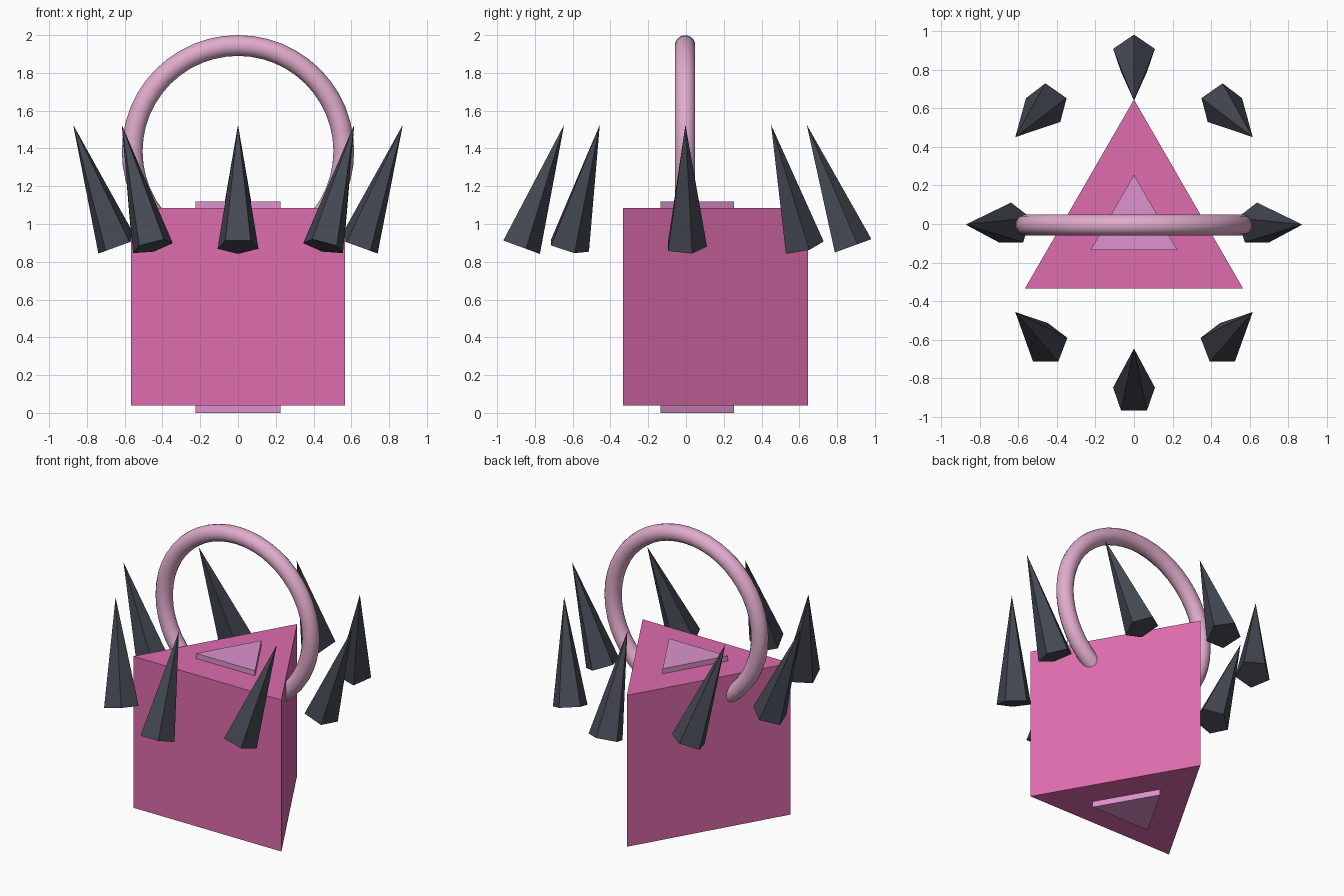
import bpy
from math import sin, cos, pi, radians

cube = bpy.data.objects.get("Cube")
if cube:
    bpy.data.objects.remove(cube, do_unlink=True)


def material(name, r, g, b):
    mat = bpy.data.materials.new(name)
    mat.use_nodes = True
    mat.diffuse_color = (r, g, b, 1)
    bsdf = next(n for n in mat.node_tree.nodes if n.type == 'BSDF_PRINCIPLED')
    bsdf.inputs["Base Color"].default_value = (r, g, b, 1)
    return mat


deep_pink = material("deep pink", 0.73, 0.15, 0.42)
orchid = material("orchid", 0.73, 0.29, 0.61)
pale_pink = material("pale pink", 0.75, 0.41, 0.6)
slate = material("dark slate", 0.058, 0.065, 0.084)


def finish(name, mat):
    obj = bpy.context.object
    obj.name = name
    obj.data.materials.append(mat)
    return obj


def prism(name, mat, radius, y, bottom, top):
    """Upright triangular prism with one corner pointing back."""
    bpy.ops.mesh.primitive_cylinder_add(
        vertices=3, radius=radius, depth=top - bottom,
        location=(0, y, (top + bottom) / 2))
    return finish(name, mat)


# Body, with raised triangular plates on its top and bottom
prism("body", deep_pink, 0.653, -0.008, 0.04, 1.085)
prism("top_plate", orchid, 0.26, -0.005, 1.065, 1.12)
prism("bottom_plate", orchid, 0.26, -0.005, 0.0, 0.06)

# Ring handle, its lower part sunk into the body
bpy.ops.mesh.primitive_torus_add(
    major_radius=0.56, minor_radius=0.055, major_segments=48,
    minor_segments=14, location=(0, -0.005, 1.385),
    rotation=(radians(90), 0, 0))
finish("ring_handle", pale_pink)
bpy.ops.object.shade_smooth_by_angle(angle=radians(40))

# Circle of floating five-sided spikes, each tilted according to its place
TILT = 0.35
for i in range(8):
    a = i * pi / 4
    bpy.ops.mesh.primitive_cone_add(
        vertices=5, radius1=0.114, radius2=0, depth=0.686,
        location=(0.755 * cos(a), 0.76 * sin(a) - 0.003, 1.203),
        rotation=(TILT * sin(a), TILT * cos(a), 0))
    finish(f"spike_{i + 1}", slate)
